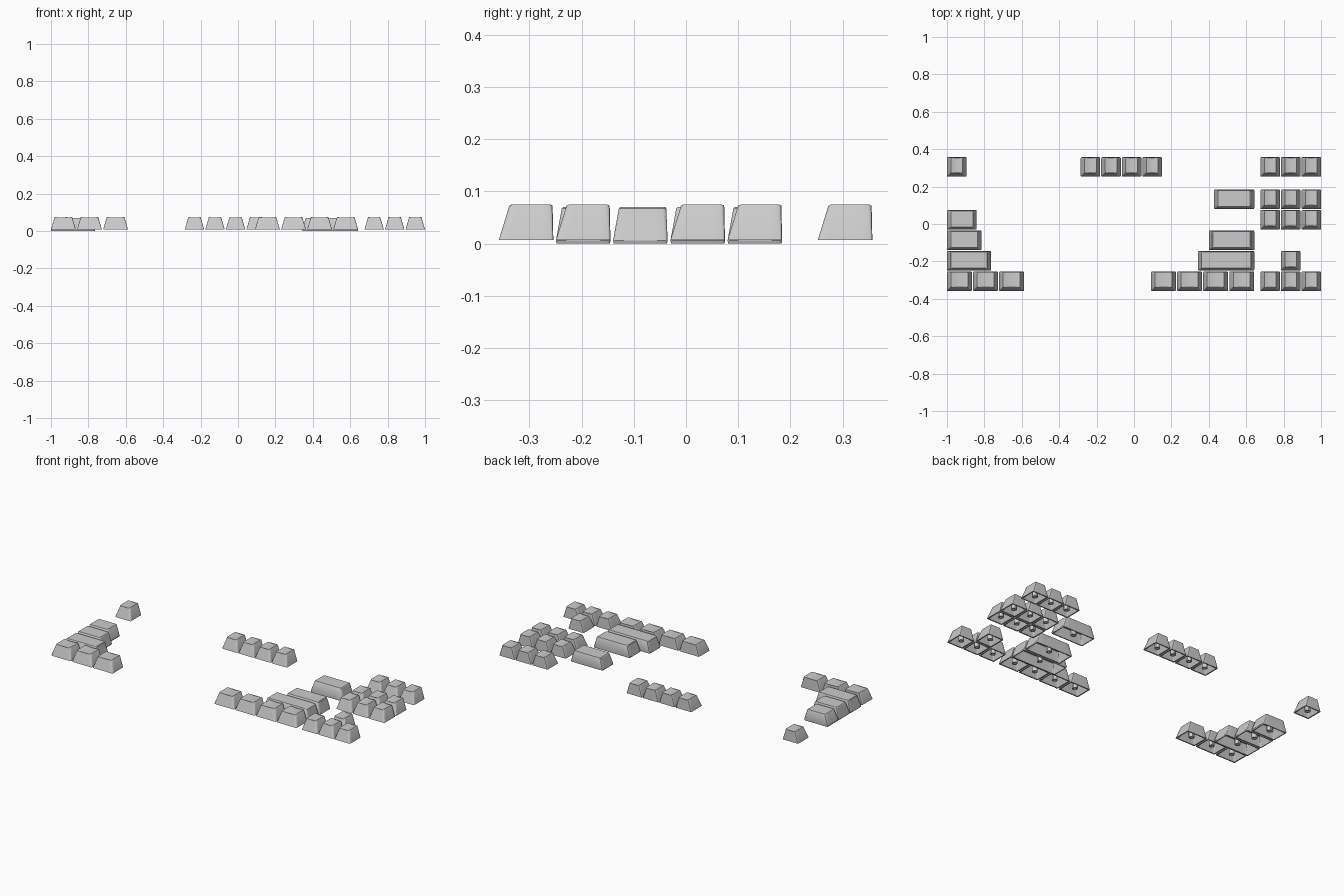
import bpy, bmesh, math

if "Cube" in bpy.data.objects:
    bpy.data.objects.remove(bpy.data.objects["Cube"])

U = 0.1099           # key pitch
W = 0.1045           # single key size
ROWS = [0.305, 0.132, 0.0225, -0.0875, -0.197, -0.3065]   # row centres, back to front


def ring(bm, x0, x1, y0, y1, r, zf):
    """Rounded rectangle of verts, straight sides subdivided."""
    pts = []
    corners = [(x1 - r, y1 - r, 0), (x0 + r, y1 - r, 90),
               (x0 + r, y0 + r, 180), (x1 - r, y0 + r, 270)]
    for i, (cx, cy, a0) in enumerate(corners):
        arc = [(cx + r * math.cos(math.radians(a0 + a)),
                cy + r * math.sin(math.radians(a0 + a))) for a in (0, 30, 60, 90)]
        pts += arc
        nx, ny, na = corners[(i + 1) % 4]
        nxt = (nx + r * math.cos(math.radians(na)), ny + r * math.sin(math.radians(na)))
        for k in range(1, 6):
            t = k / 6
            pts.append((arc[-1][0] * (1 - t) + nxt[0] * t, arc[-1][1] * (1 - t) + nxt[1] * t))
    return [bm.verts.new((x, y, zf(x))) for x, y in pts]


def bridge(bm, a, b):
    n = len(a)
    for i in range(n):
        bm.faces.new((a[i], a[(i + 1) % n], b[(i + 1) % n], b[i]))


def keycap(name, x0, x1, row, wide=False):
    cx, cy = (x0 + x1) / 2, ROWS[row]
    w, d = (x1 - x0) / 2, W / 2
    base, top = (0.0, 0.070) if wide else (0.007, 0.0755)
    front, back, side = (0.012, 0.003, 0.019) if wide else (0.021, 0.002, 0.020)
    dip = 0.0 if wide else 0.006
    bm = bmesh.new()

    def flat(z):
        return lambda x: z

    def dish(x):
        return top - dip * max(0, 1 - (x / (w - side)) ** 2)

    # underside ceiling, inner wall, rim, outer wall
    t = 0.007
    ceil = ring(bm, -w + side + t, w - side - t, -d + front + t, d - back - t, 0.004, flat(top - 0.015))
    rings = [ceil,
             ring(bm, -w + t, w - t, -d + t, d - t, 0.004, flat(base))]
    if wide:  # chamfered lower lip
        rings.append(ring(bm, -w + 0.002, w - 0.002, -d + 0.001, d - 0.001, 0.005, flat(base)))
        rings.append(ring(bm, -w, w, -d, d, 0.005, flat(0.006)))
    else:
        rings.append(ring(bm, -w, w, -d, d, 0.005, flat(base)))
    # outer top edge, then concentric rings of the dished top
    tx0, tx1, ty0, ty1 = -w + side, w - side, -d + front, d - back
    rings.append(ring(bm, tx0 - 0.001, tx1 + 0.001, ty0 - 0.001, ty1 + 0.0005, 0.007,
                      flat(top - 0.003)))
    my = (ty0 + ty1) / 2
    for s in (0.97, 0.7, 0.4, 0.12):
        rings.append(ring(bm, tx0 * s, tx1 * s, my + (ty0 - my) * s, my + (ty1 - my) * s,
                          0.007 * s, dish))
    for a, b in zip(rings, rings[1:]):
        bridge(bm, a, b)
    bm.faces.new(rings[-1])
    bm.faces.new(list(reversed(ceil)))

    # switch stem with a cross-shaped socket
    a, b, R = 0.0035, 0.0105, 0.0155
    cross = [(b, -a), (b, a), (a, a), (a, b), (-a, b), (-a, a),
             (-b, a), (-b, -a), (-a, -a), (-a, -b), (a, -b), (a, -a)]
    zb, zt = base + 0.003, top - 0.015

    def loop(pts, z):
        return [bm.verts.new((x, y + 0.004, z)) for x, y in pts]
    outer = [(R * x / math.hypot(x, y), R * y / math.hypot(x, y)) for x, y in cross]
    stem = [loop(outer, zt), loop(outer, zb), loop(cross, zb), loop(cross, zt - 0.01)]
    for p, q in zip(stem, stem[1:]):
        bridge(bm, p, q)
    bm.faces.new(stem[-1])

    bmesh.ops.recalc_face_normals(bm, faces=bm.faces)
    me = bpy.data.meshes.new(name)
    bm.to_mesh(me)
    bm.free()
    ob = bpy.data.objects.new(name, me)
    ob.location = (cx, cy, 0)
    bpy.context.collection.objects.link(ob)
    bpy.context.view_layer.objects.active = ob
    ob.select_set(True)
    bpy.ops.object.shade_smooth_by_angle(angle=math.radians(30))
    ob.select_set(False)


# single keys: escape, function block, navigation and arrow clusters
keycap("escape_key", -1, -1 + W, 0)
for i in range(4):
    x = -0.285 + i * U
    keycap(f"function_key_{i + 1}", x, x + W, 0)
NAV = [1 - W - (2 - i) * U for i in range(3)]
for row, label in ((0, "system"), (1, "upper_navigation"), (2, "lower_navigation"), (5, "arrow")):
    for i, x in enumerate(NAV):
        keycap(f"{label}_key_{i + 1}", x, x + W, row)
keycap("up_arrow_key", NAV[1], NAV[1] + W, 4)

# bottom row modifiers
for i in range(3):
    x = -1 + i * 0.1395
    keycap(f"left_modifier_key_{i + 1}", x, x + 0.133, 5)
for i in range(4):
    x = 0.091 + i * 0.1395
    keycap(f"right_modifier_key_{i + 1}", x, x + 0.133, 5)

# wide keys
for name, x0, x1, row in (("backspace_key", 0.428, 0.643, 1),
                          ("tab_key", -1, -0.841, 2),
                          ("caps_lock_key", -1, -0.816, 3),
                          ("enter_key", 0.400, 0.643, 3),
                          ("left_shift_key", -1, -0.764, 4),
                          ("right_shift_key", 0.343, 0.643, 4)):
    keycap(name, x0, x1, row, wide=True)
